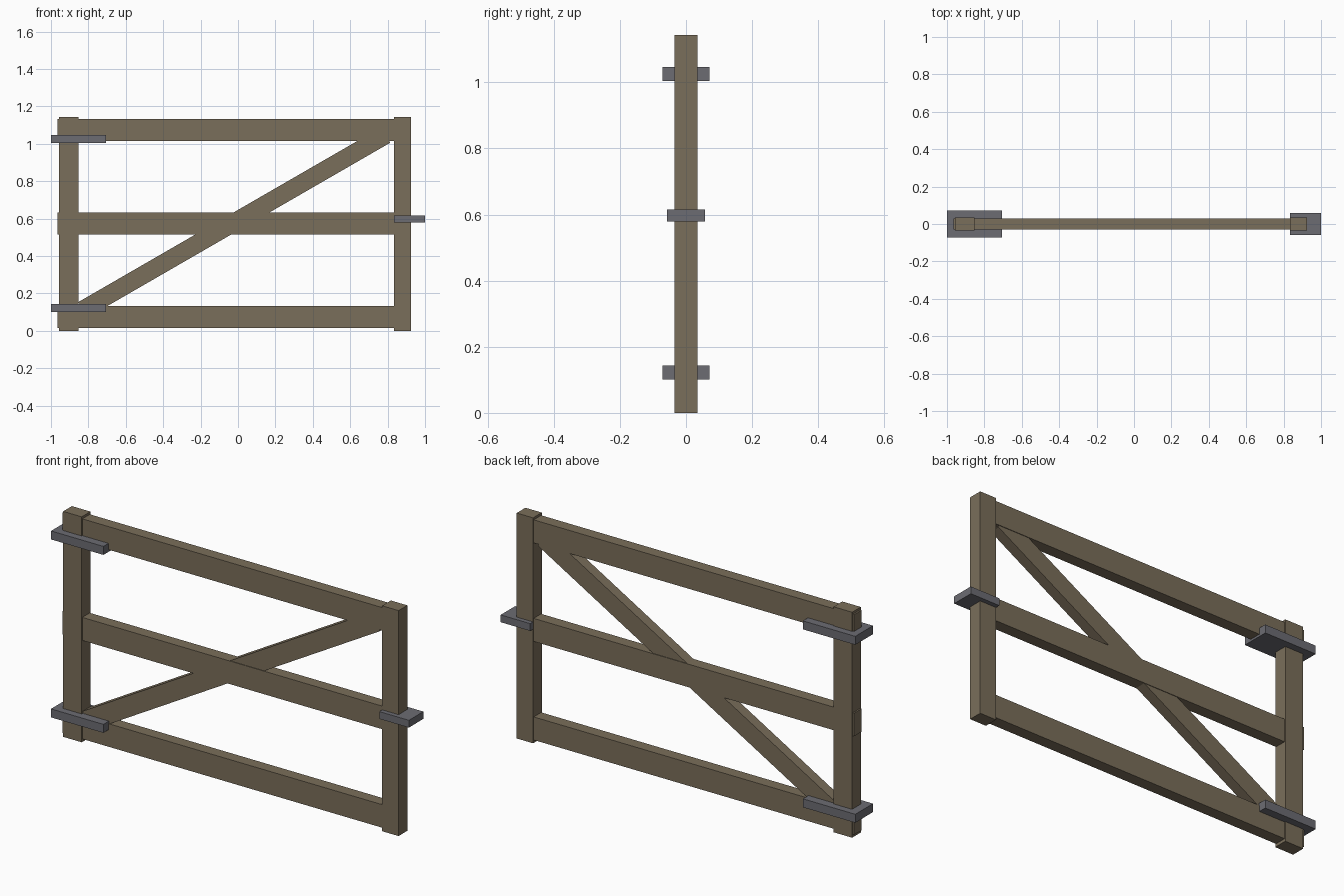
import bpy
import math

if "Cube" in bpy.data.objects:
    bpy.data.objects.remove(bpy.data.objects["Cube"])


def material(name, colour):
    m = bpy.data.materials.new(name)
    m.diffuse_color = (*colour, 1)
    m.use_nodes = True
    m.node_tree.nodes["Principled BSDF"].inputs["Base Color"].default_value = m.diffuse_color
    return m


wood = material("weathered_wood", (0.195, 0.156, 0.103))
metal = material("grey_iron", (0.15, 0.15, 0.17))


def box(name, x, y, z, mat):
    """Box from (min, max) ranges in x and z, and a half depth in y."""
    bpy.ops.mesh.primitive_cube_add(
        size=1, location=((x[0] + x[1]) / 2, 0, (z[0] + z[1]) / 2))
    ob = bpy.context.object
    ob.name = name
    ob.scale = (x[1] - x[0], 2 * y, z[1] - z[0])
    bpy.ops.object.transform_apply(location=False, rotation=False, scale=True)
    ob.data.materials.append(mat)
    return ob


# Upright posts
box("hinge_post", (-0.957, -0.853), 0.035, (0, 1.144), wood)
box("latch_post", (0.834, 0.926), 0.035, (0, 1.144), wood)

# Horizontal rails, poking slightly through the hinge post
for name, z in (("bottom", 0.015), ("middle", 0.515), ("top", 1.015)):
    box(name + "_rail", (-0.965, 0.915), 0.03, (z, z + 0.117), wood)

# Diagonal brace from lower hinge side to upper latch side
brace = box("diagonal_brace", (-0.955, 0.915), 0.027, (0.532, 0.628), wood)
brace.rotation_euler.y = -math.radians(30)

# Hinge straps and latch
for name, z in (("lower", 0.101), ("upper", 1.004)):
    box(name + "_hinge_strap", (-1.0, -0.706), 0.071, (z, z + 0.043), metal)
box("latch", (0.834, 1.0), 0.058, (0.579, 0.616), metal)
